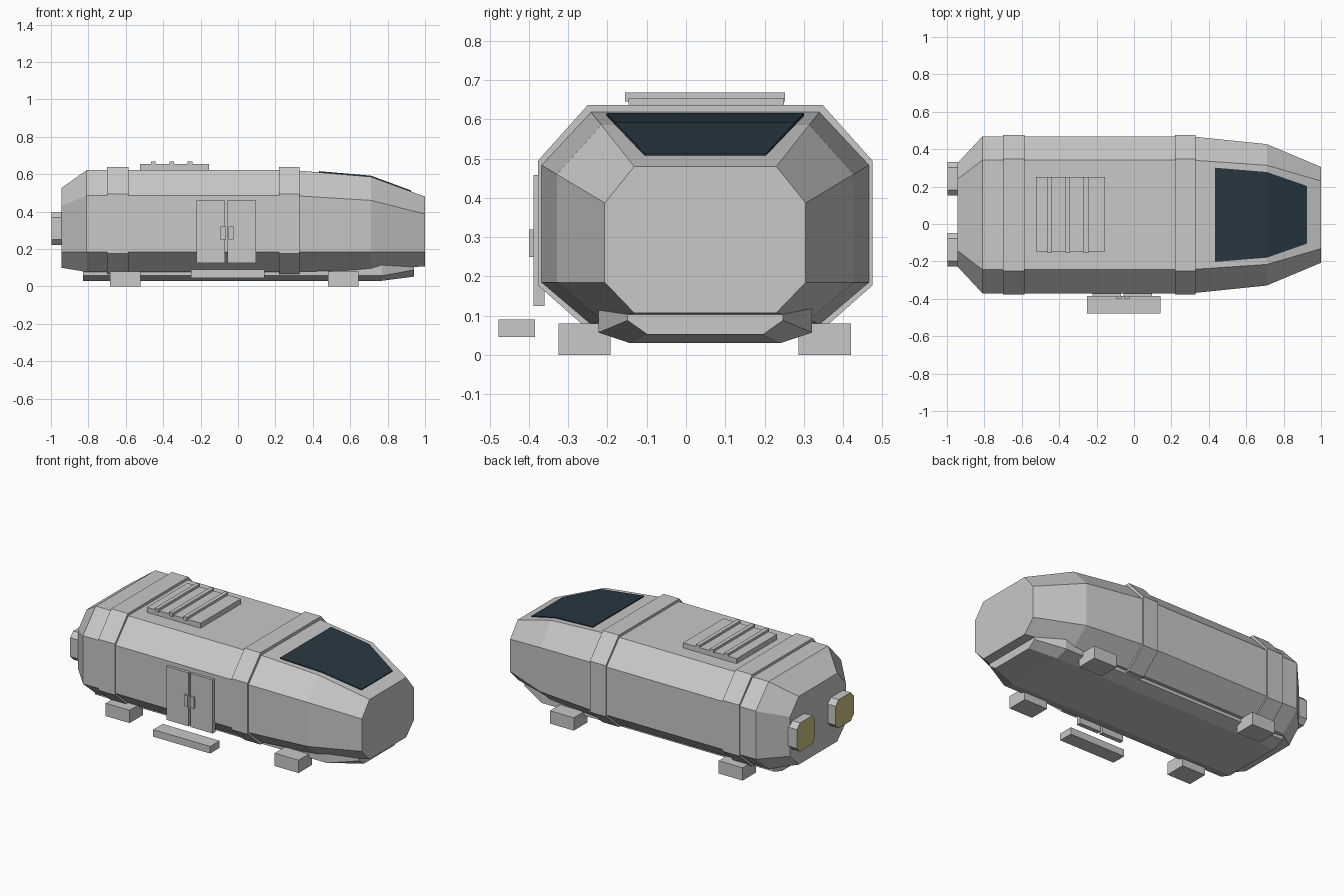
import bpy, bmesh

if "Cube" in bpy.data.objects:
    bpy.data.objects.remove(bpy.data.objects["Cube"])

def material(name, rgb):
    m = bpy.data.materials.new(name)
    m.diffuse_color = (*rgb, 1)
    m.use_nodes = True
    m.node_tree.nodes["Principled BSDF"].inputs["Base Color"].default_value = m.diffuse_color
    return m

GREY = material("hull grey", (0.58, 0.58, 0.58))
GLASS = material("dark glass", (0.022, 0.04, 0.055))
GLOW = material("engine yellow", (0.62, 0.53, 0.22))
CY = 0.049  # centre line of the hull

def finish(name, bm, *mats):
    bmesh.ops.recalc_face_normals(bm, faces=bm.faces)
    me = bpy.data.meshes.new(name)
    bm.to_mesh(me)
    bm.free()
    for m in mats:
        me.materials.append(m)
    ob = bpy.data.objects.new(name, me)
    bpy.context.collection.objects.link(ob)
    return ob

def box(name, x0, x1, y0, y1, z0, z1):
    bm = bmesh.new()
    bmesh.ops.create_cube(bm, size=1)
    for v in bm.verts:
        v.co.x = x0 if v.co.x < 0 else x1
        v.co.y = y0 if v.co.y < 0 else y1
        v.co.z = z0 if v.co.z < 0 else z1
    return finish(name, bm, GREY)

def loft(bm, rings):
    rows = [[bm.verts.new(p) for p in r] for r in rings]
    n = len(rows[0])
    for a, b in zip(rows, rows[1:]):
        for i in range(n):
            j = (i + 1) % n
            bm.faces.new((a[i], a[j], b[j], b[i]))
    bm.faces.new(rows[0])
    return bm.faces.new(rows[-1])

def octagon(x, w, flat, z0, z1, z2, z3, cy=CY):
    half = [(flat, z0), (w, z1), (w, z2), (flat, z3)]
    return ([(x, cy + y, z) for y, z in half] +
            [(x, cy - y, z) for y, z in reversed(half)])

# Hull: x, half width, half flat, then the four heights
bm = bmesh.new()
loft(bm, [octagon(*s) for s in (
    (-0.945, 0.275, 0.19, 0.10, 0.185, 0.43, 0.525),
    (-0.81, 0.42, 0.293, 0.077, 0.185, 0.485, 0.621),
    (0.30, 0.42, 0.293, 0.077, 0.185, 0.485, 0.621),
    (0.71, 0.378, 0.265, 0.09, 0.185, 0.46, 0.586),
    (1.0, 0.256, 0.181, 0.107, 0.185, 0.387, 0.48))])
finish("hull", bm, GREY)

# Raised ribs around the hull
for label, x0, x1 in (("rear", -0.70, -0.585), ("front", 0.22, 0.33)):
    bm = bmesh.new()
    loft(bm, [octagon(x, 0.426, 0.299, 0.065, 0.177, 0.495, 0.637) for x in (x0, x1)])
    finish(label + "_rib", bm, GREY)

# Belly keel with chamfered lower edges
bm = bmesh.new()
loft(bm, [[(x, CY + s * y, z) for s, y, z in
           ((1, f, z0), (1, w, z1), (1, w, z2), (-1, w, z2), (-1, w, z1), (-1, f, z0))]
          for x, w, f, z0, z1, z2 in (
              (-0.83, 0.272, 0.192, 0.03, 0.057, 0.12),
              (0.77, 0.272, 0.192, 0.03, 0.057, 0.12),
              (0.94, 0.198, 0.147, 0.052, 0.088, 0.12))])
finish("belly_keel", bm, GREY)

# Landing feet
for end, x in (("rear", -0.685), ("front", 0.48)):
    for side, y in (("right", -0.325), ("left", 0.287)):
        box(f"{end}_{side}_foot", x, x + 0.165, y, y + 0.133, 0, 0.08)

# Double door, handles and step
for side, x0, x1, h in (("rear", -0.222, -0.07, -0.094), ("front", -0.056, 0.096, -0.051)):
    box(side + "_door", x0, x1, -0.388, -0.36, 0.124, 0.458)
    box(side + "_door_handle", h, h + 0.026, -0.40, -0.386, 0.25, 0.32)
box("door_step", -0.25, 0.143, -0.478, -0.385, 0.046, 0.09)

# Roof vent with slats
box("roof_vent", -0.525, -0.155, -0.147, 0.25, 0.61, 0.653)
for i in range(3):
    x = -0.465 + 0.098 * i
    box(f"vent_slat_{i + 1}", x, x + 0.025, -0.155, 0.252, 0.645, 0.668)

# Windshield plate folded over the nose
bm = bmesh.new()
loft(bm, [[(x, CY - w, z - 0.004), (x, CY + w, z - 0.004),
           (x, CY + w, z + 0.005), (x, CY - w, z + 0.005)]
          for x, w, z in ((0.432, 0.252, 0.611), (0.71, 0.229, 0.587), (0.925, 0.154, 0.508))])
finish("windshield", bm, GLASS)

# Engines with inset glowing rear face
for side, y in (("right", -0.138), ("left", 0.242)):
    bm = bmesh.new()
    back = loft(bm, [octagon(x, 0.09, 0.06, 0.22, 0.25, 0.368, 0.398, y)
                     for x in (-0.93, -0.998)])
    bmesh.ops.inset_individual(bm, faces=[back], thickness=0.025)
    back.material_index = 1
    finish(side + "_engine", bm, GREY, GLOW)
